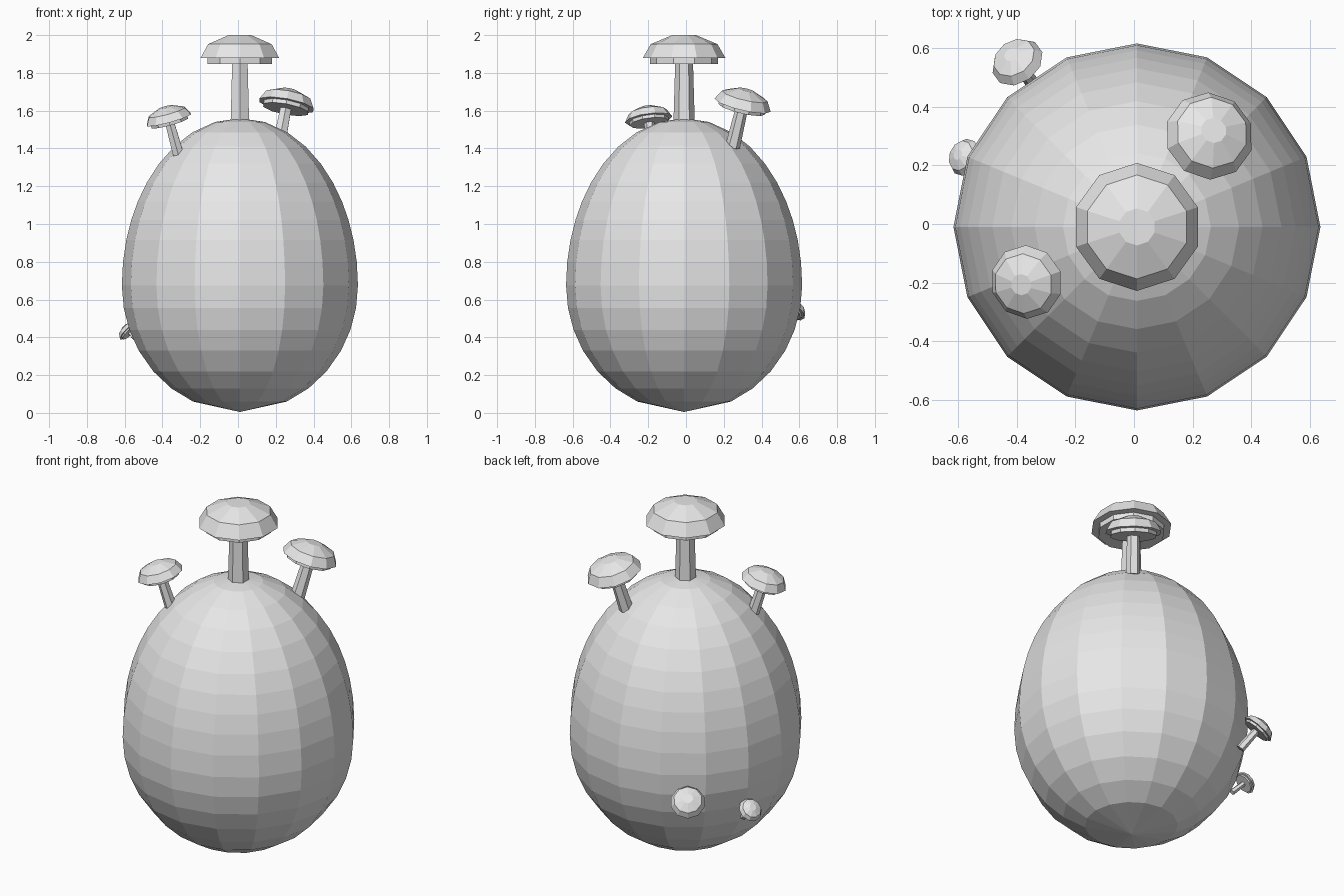
import bpy, bmesh, math
from mathutils import Vector, Matrix

if "Cube" in bpy.data.objects:
    bpy.data.objects.remove(bpy.data.objects["Cube"])

CX, CY = 0.01, -0.01   # egg axis

mat = bpy.data.materials.new("light_grey")
mat.diffuse_color = (0.8, 0.8, 0.8, 1)
mat.use_nodes = True
mat.node_tree.nodes["Principled BSDF"].inputs["Base Color"].default_value = mat.diffuse_color


def lathe(name, profile, sides, matrix):
    """Flat-faced turned shape from (radius, height) points, bottom to top."""
    bm = bmesh.new()
    rings = []
    for r, z in profile:
        if r == 0:
            rings.append([bm.verts.new((0, 0, z))])
        else:
            rings.append([bm.verts.new((r * math.cos(a), r * math.sin(a), z))
                          for a in (math.pi / 2 + math.tau * i / sides for i in range(sides))])
    for lo, hi in zip(rings, rings[1:]):
        for i in range(sides):
            j = (i + 1) % sides
            if len(lo) == 1:
                bm.faces.new((lo[0], hi[j], hi[i]))
            elif len(hi) == 1:
                bm.faces.new((lo[i], lo[j], hi[0]))
            else:
                bm.faces.new((lo[i], lo[j], hi[j], hi[i]))
    # Close open ends with flat discs
    if len(rings[0]) > 1:
        bm.faces.new(rings[0][::-1])
    if len(rings[-1]) > 1:
        bm.faces.new(rings[-1])
    bmesh.ops.recalc_face_normals(bm, faces=bm.faces)
    mesh = bpy.data.meshes.new(name)
    bm.to_mesh(mesh)
    bm.free()
    mesh.materials.append(mat)
    ob = bpy.data.objects.new(name, mesh)
    ob.matrix_world = matrix
    bpy.context.collection.objects.link(ob)
    return ob


# Egg body: two half ellipses sharing the widest ring
WIDE, R, TOP = 0.675, 0.625, 1.56


def egg_radius(z):
    half = TOP - WIDE if z > WIDE else WIDE - 0.005
    return R * math.sqrt(max(0, 1 - ((z - WIDE) / half) ** 2))


heights = [0.06, 0.13, 0.22, 0.33, 0.44, 0.555, 0.675, 0.80, 0.915,
           1.02, 1.12, 1.22, 1.32, 1.41, 1.485, 1.54]
egg_profile = [(0, 0.005)] + [(egg_radius(z), z) for z in heights] + [(0, TOP)]
lathe("egg_body", egg_profile, 16, Matrix.Translation((CX, CY, 0)))

# Mushroom: six-sided stem, ten-sided cap with a gill disc underneath
STEM = [(0.056, -0.01), (0.047, 0.30)]
CAP = [(0.18, 0.288), (0.18, 0.318), (0.218, 0.32), (0.177, 0.392), (0.063, 0.44)]


def mushroom(label, azimuth, radius, z, tilt, scale):
    a, t = math.radians(azimuth), math.radians(tilt)
    out = Vector((math.cos(a), math.sin(a), 0))
    axis = out * math.sin(t) + Vector((0, 0, math.cos(t)))
    turn = Vector((0, 0, 1)).rotation_difference(axis).to_matrix().to_4x4()
    m = Matrix.Translation(Vector((CX, CY, z)) + out * radius) @ turn @ Matrix.Scale(scale, 4)
    lathe(label + "_mushroom_stem", STEM, 6, m)
    lathe(label + "_mushroom_cap", CAP, 10, m)


mushroom("top", 0, 0, 1.56, 0, 1.0)
mushroom("back_right", 51.5, 0.33, 1.415, 17, 0.70)
mushroom("front_left", 206.5, 0.366, 1.375, 17, 0.58)
mushroom("low_back", 126, 0.60, 0.45, 42, 0.43)
mushroom("low_left", 158, 0.565, 0.365, 45, 0.30)
